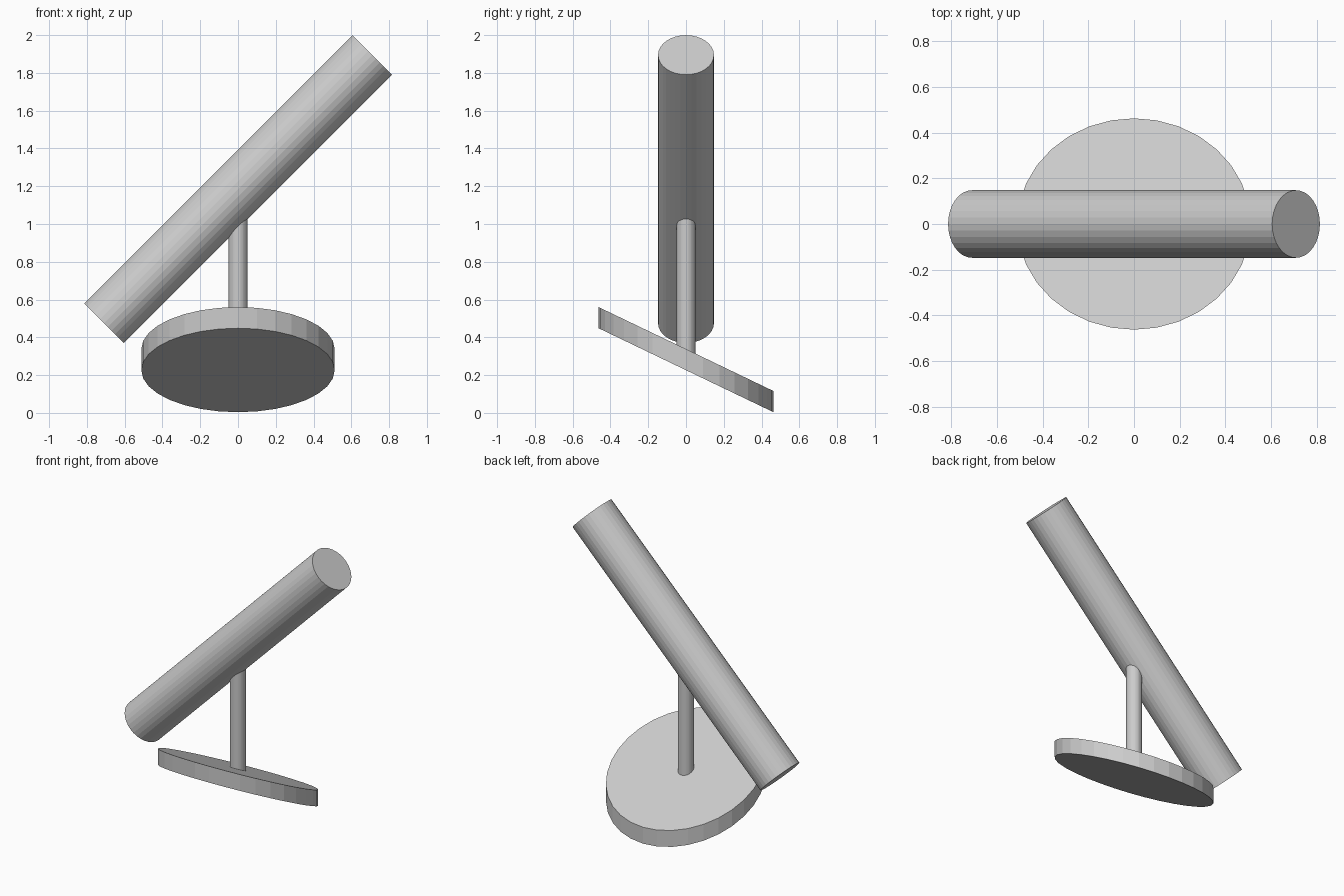
import bpy
from math import radians
from mathutils import Matrix

if "Cube" in bpy.data.objects:
    bpy.data.objects.remove(bpy.data.objects["Cube"])


def cylinder(name, radius, depth, location=(0, 0, 0), rotation=(0, 0, 0)):
    bpy.ops.mesh.primitive_cylinder_add(vertices=32, radius=radius, depth=depth,
                                        location=location, rotation=rotation)
    obj = bpy.context.object
    obj.name = name
    return obj


# Long tube tilted 45 degrees
cylinder("tube", 0.148, 2.008, (0, 0, 1.185), (0, radians(45), 0))

# Upright post, its ends sunk in the tube and the base
cylinder("post", 0.05, 0.78, (0, 0, 0.67))

# Slanted base disc with vertical rim: shear z down towards the back
base = cylinder("base", 1.0, 0.112)
base.data.transform(Matrix.Diagonal((0.512, 0.463, 1, 1)))
shear = Matrix.Identity(4)
shear[2][1] = -0.48
base.data.transform(shear)
base.location.z = 0.282
